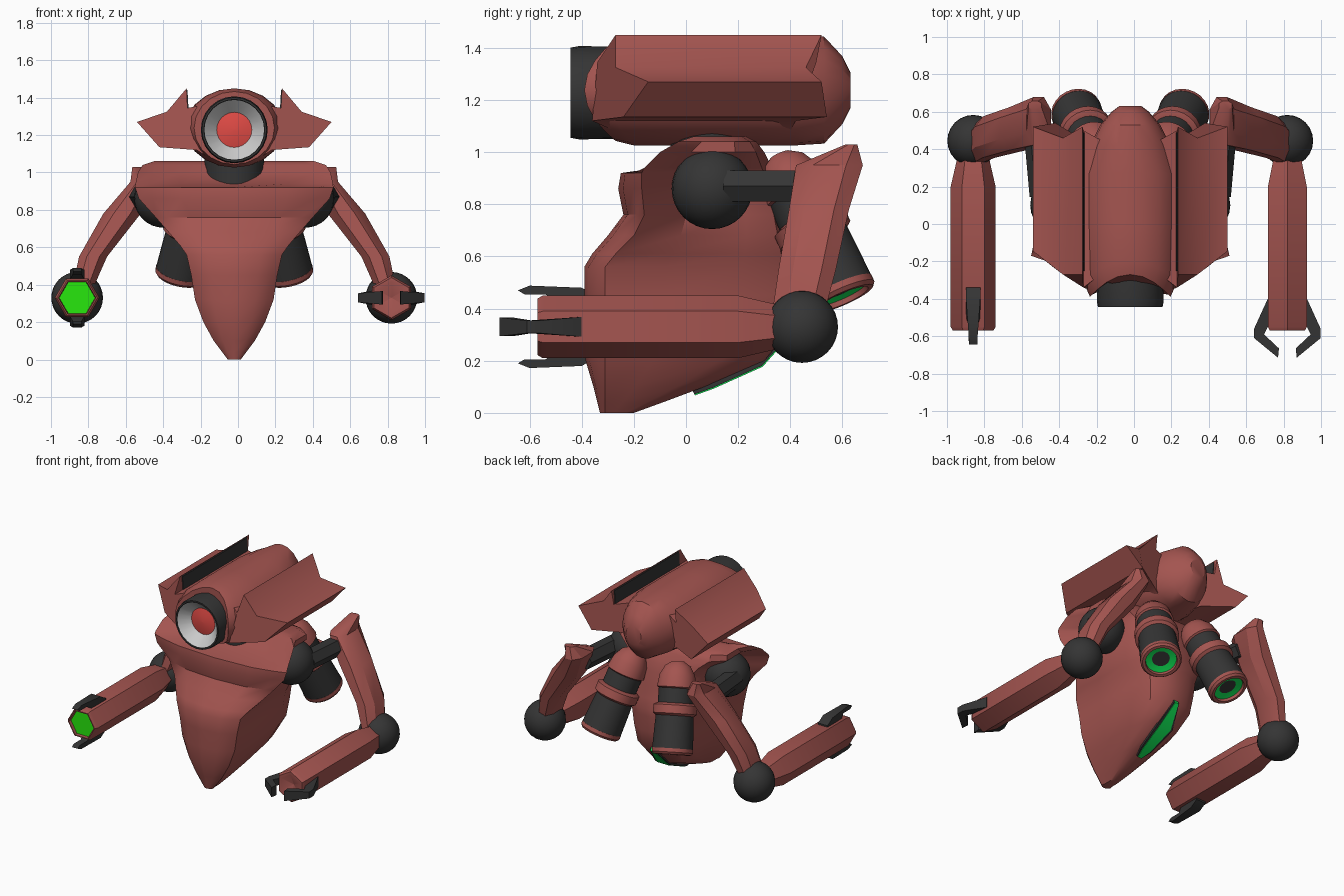
import bpy, bmesh
from math import radians, cos, sin, pi
from mathutils import Vector, Matrix

if "Cube" in bpy.data.objects:
    bpy.data.objects.remove(bpy.data.objects["Cube"])

CX = -0.02  # the symmetry plane sits slightly off the origin


def material(name, *rgb):
    m = bpy.data.materials.new(name)
    m.diffuse_color = (*rgb, 1)
    m.use_nodes = True
    m.node_tree.nodes["Principled BSDF"].inputs["Base Color"].default_value = m.diffuse_color
    return m


RED = material("red_armour", 0.37, 0.09, 0.08)
DARK = material("dark_metal", 0.035, 0.035, 0.035)
LENS = material("red_lens", 0.75, 0.07, 0.06)
GREEN = material("green_glow", 0.02, 0.80, 0.004)
GLOW = material("thruster_glow", 0.005, 0.80, 0.09)


def finish(name, bm, mat, mirror=False, angle=32):
    bmesh.ops.remove_doubles(bm, verts=bm.verts, dist=0.0005)
    bmesh.ops.recalc_face_normals(bm, faces=bm.faces)
    me = bpy.data.meshes.new(name)
    bm.to_mesh(me)
    bm.free()
    me.polygons.foreach_set("use_smooth", [True] * len(me.polygons))
    me.set_sharp_from_angle(angle=radians(angle))
    if mat:
        me.materials.append(mat)
    ob = bpy.data.objects.new(name, me)
    ob.location.x = CX
    bpy.context.collection.objects.link(ob)
    if mirror:
        ob.modifiers.new("Mirror", 'MIRROR')
    return ob


def loft(name, rings, mat, mirror=False, M=Matrix(), angle=32):
    bm = bmesh.new()
    vs = [[bm.verts.new(M @ Vector(p)) for p in r] for r in rings]
    n = len(vs[0])
    for a, b in zip(vs, vs[1:]):
        for i in range(n):
            j = (i + 1) % n
            bm.faces.new((a[i], a[j], b[j], b[i]))
    bm.faces.new(vs[0])
    bm.faces.new(vs[-1])
    return finish(name, bm, mat, mirror, angle)


def lathe(name, profile, mat, M, n=24, mirror=False, angle=32):
    rings = [[(r * cos(2 * pi * i / n), r * sin(2 * pi * i / n), t) for i in range(n)]
             for t, r in profile]
    return loft(name, rings, mat, mirror, M, angle)


def ball(name, centre, r, mat):
    bm = bmesh.new()
    bmesh.ops.create_uvsphere(bm, u_segments=24, v_segments=16, radius=r,
                              matrix=Matrix.Translation(centre))
    return finish(name, bm, mat, True)


def aim(a, b):
    a, b = Vector(a), Vector(b)
    return Matrix.Translation(a) @ (b - a).to_track_quat('Z', 'Y').to_matrix().to_4x4()


# Torso: stacked horizontal sections (z, front width, front y, corner y, back width, back y)
torso = [
    (0.00, .035, -.33, -.31, .03, -.20),
    (0.04, .065, -.34, -.31, .06, -.09),
    (0.10, .110, -.355, -.31, .10, .07),
    (0.20, .165, -.385, -.31, .16, .30),
    (0.32, .210, -.39, -.31, .21, .40),
    (0.45, .230, -.39, -.31, .23, .42),
    (0.56, .255, -.39, -.31, .25, .42),
    (0.61, .290, -.36, -.27, .27, .42),
    (0.68, .350, -.30, -.20, .29, .40),
    (0.76, .420, -.24, -.16, .30, .38),
    (0.86, .510, -.26, -.17, .30, .36),
    (0.92, .530, -.25, -.17, .33, .34),
    (0.94, .528, -.05, -.16, .35, .33),
    (1.00, .515, .08, -.10, .44, .30),
    (1.04, .490, .10, -.03, .44, .27),
    (1.06, .430, .13, .03, .39, .23),
]


def torso_ring(z, w, yf, yc, wb, yb):
    d = yb - yc
    half = [(.55 * w, yf + (.2 if yf < yc else .5) * (yc - yf)), (.85 * w, yf + .65 * (yc - yf)),
            (w, yc), (wb, yc + .3 * d), (wb, yc + .72 * d), (.8 * wb, yc + .92 * d),
            (.4 * wb, yb)]
    pts = [(0, yf)] + half + [(0, yb)] + [(-x, y) for x, y in reversed(half)]
    return [(x, y, z) for x, y in pts]


loft("torso", [torso_ring(*r) for r in torso], RED)

# Glowing vent along the rear underside
vent = [(.03, .075, .02), (.10, .10, .045), (.29, .185, .065), (.41, .32, .02)]
for name, mat, k, lift in (("vent_frame", DARK, 1, .004), ("vent_glow", GLOW, .72, .008)):
    loft(name, [[(s * w * k, y + o * .5, z - o) for s, o in
                 ((-1, -.03), (1, -.03), (1, lift), (-1, lift))] for y, z, w in vent], mat)

# Neck
lathe("neck", [(.90, .16), (1.08, .16)], DARK, Matrix.Translation((0, .1, 0)))

# Head hull: rounded sections along y (y, half width, half height), cheeks swept forward
hull = [(-.27, .215, .195, .12), (-.20, .255, .212, .10), (0, .262, .212, 0),
        (.27, .262, .212, 0), (.42, .215, .212, 0), (.53, .16, .205, 0),
        (.60, .10, .13, 0), (.63, .06, .07, 0)]
loft("head_hull", [[(w * cos(pi * i / 10), y - c * cos(pi * i / 10) ** 2,
                     1.238 + h * sin(pi * i / 10)) for i in range(20)]
                   for y, w, h, c in hull], RED)

# Head fins (x, z, front y, back y), with dark inner panels
fin = [(.16, 1.36, -.27, .45), (.25, 1.345, -.34, .50), (.255, 1.45, -.27, .52),
       (.36, 1.325, -.27, .46), (.52, 1.27, -.145, .52), (.40, 1.135, -.24, .54),
       (.20, 1.12, -.36, .42), (.14, 1.08, -.27, .40)]
loft("head_fin", [[(x, yf, z) for x, z, yf, yb in fin],
                  [(x, yb, z) for x, z, yf, yb in fin]], RED, True)
loft("fin_inner_panel", [[(x, y, z) for x, z in
                          ((.244, 1.33), (.252, 1.33), (.256, 1.445), (.250, 1.44))]
                         for y in (-.25, .49)], DARK, True)

# Eye
EYE = aim((0, -.24, 1.228), (0, -1, 1.228))
lathe("eye_housing", [(0, .15), (.04, .177), (.17, .179), (.203, .173), (.203, .163), (.1, .10)],
      DARK, EYE)
lathe("eye_reflector", [(.10, .10), (.195, .166), (.2, .162), (.125, .09), (.124, .001)],
      None, EYE)
lathe("eye_lens", [(.115, .094), (.13, .094), (.14, .05), (.143, .001)], LENS, EYE)

# Shoulder and elbow joints, shoulder strut
ball("shoulder_joint", (.38, .10, .86), .155, DARK)
ball("elbow_joint", (.84, .445, .33), .138, DARK)
lathe("shoulder_strut", [(0, .068), (.34, .068)], DARK,
      aim((.47, .15, .87), (.50, .48, .87)), 6, True)

# Upper arms: eight-sided sections (z, x, y, half x, half y)
upper = [(.38, .81, .43, .055, .10), (.55, .755, .465, .075, .11), (.78, .60, .51, .10, .115),
         (.95, .49, .55, .065, .128), (1.03, .51, .635, .035, .022)]
section = [(1, -.5), (1, .5), (.45, 1), (-.45, 1), (-1, .5), (-1, -.5), (-.45, -1), (.45, -1)]
loft("upper_arm", [[(x + hx * u, y + hy * v, z) for u, v in section]
                   for z, x, y, hx, hy in upper], RED, True)

# Forearms: same six-sided barrel, rolled a quarter turn on the right side
barrel = [(-.44, .07), (-.33, .09), (-.2, .12), (.55, .12), (.57, .108)]
open_claw = [(.09, .34), (.115, .34), (.15, .40), (.158, .60), (.14, .645), (.125, .62),
             (.125, .54), (.10, .50)]
shut_claw = [(.08, .40), (.105, .40), (.178, .56), (.178, .61), (.05, .715), (.045, .665),
             (.125, .59), (.09, .52)]
for side, tag, roll, claw in ((-1, "left", 0, open_claw), (1, "right", 90, shut_claw)):
    M = (Matrix.Translation((side * .84, 0, .33)) @ Matrix.Rotation(radians(roll), 4, 'Y')
         @ Matrix.Rotation(radians(90), 4, 'X'))
    end = [(.57, .10), (.53, .095)] if side < 0 else [(.57, .085), (.53, .001)]
    lathe(tag + "_forearm", barrel + end, RED, M, 6)
    if side < 0:
        lathe("left_muzzle_glow", [(.52, .096), (.55, .096)], GREEN, M, 6)
    for k in (1, -1):
        def half_w(t):
            return .038 if t < .52 else (.024 if t < .63 else .036 if side > 0 else .022)
        loft(tag + "_claw", [[(s * half_w(t), k * r, t) for r, t in claw] for s in (-1, 1)],
             DARK, M=M)

# Rear thrusters, splayed down and outwards
T = aim((.17, .36, .99), (.29, .60, .445))
for name, mat, prof in (
    ("thruster_cap", RED, [(0, .04), (.03, .085), (.09, .118), (.17, .13), (.18, .115)]),
    ("thruster_neck", DARK, [(.15, .118), (.31, .118)]),
    ("thruster_ring", RED, [(.275, .12), (.29, .146), (.345, .146), (.36, .125)]),
    ("thruster_nozzle", DARK, [(.34, .125), (.43, .13), (.585, .136)]),
    ("thruster_lip", RED, [(.575, .137), (.60, .137), (.615, .125), (.615, .105), (.58, .10)]),
    ("thruster_glow", GLOW, [(.57, .103), (.595, .102), (.583, .05), (.581, .001)]),
):
    lathe(name, prof, mat, T, 24, True)
